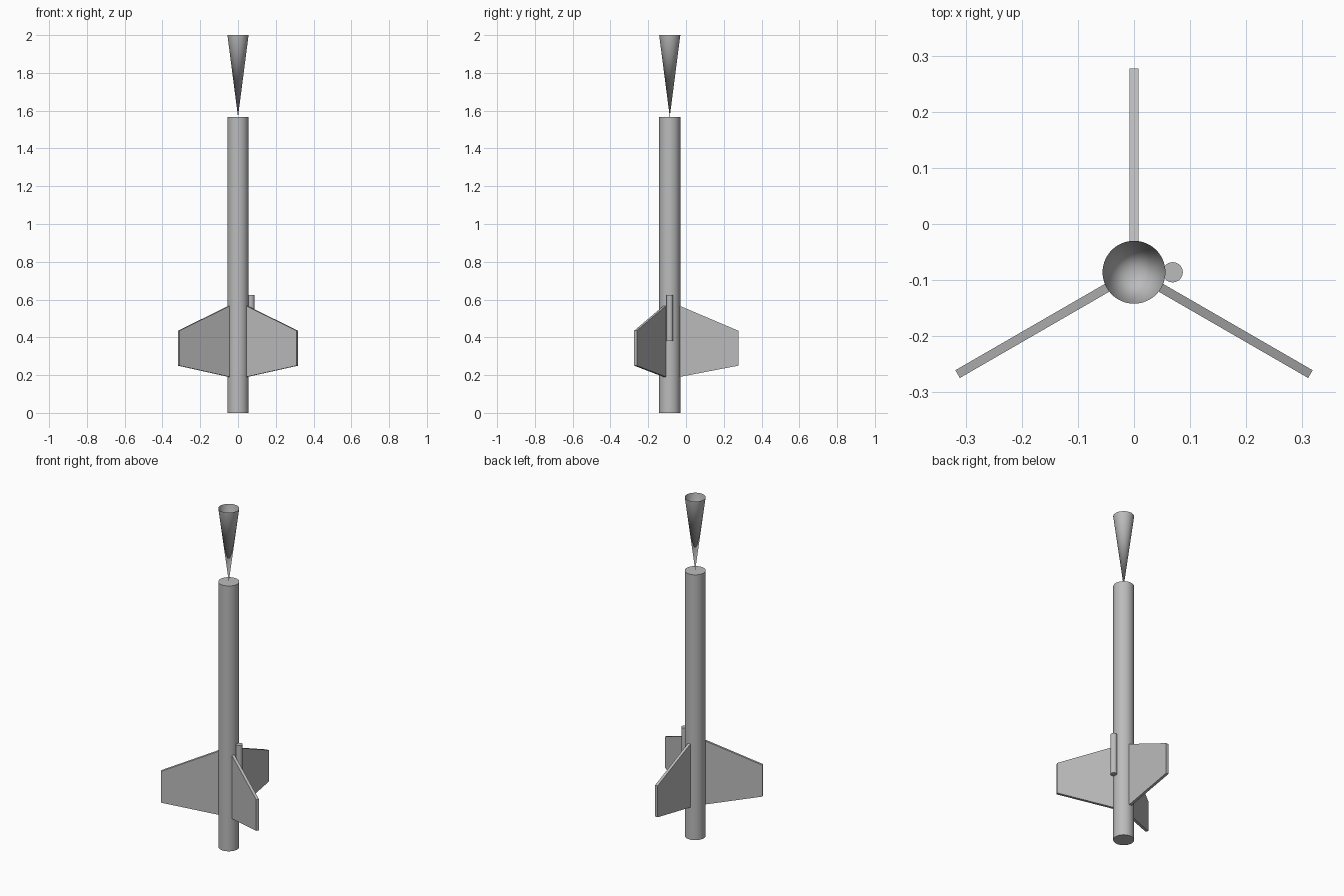
import bpy
import bmesh
from math import radians
from mathutils import Matrix, Vector

cube = bpy.data.objects.get("Cube")
if cube:
    bpy.data.objects.remove(cube, do_unlink=True)

AXIS = Vector((0, -0.086, 0))   # centre line of the rocket
RADIUS = 0.056

grey = bpy.data.materials.new("plain_grey")
grey.use_nodes = True
grey.diffuse_color = (0.5, 0.5, 0.5, 1)
grey.node_tree.nodes["Principled BSDF"].inputs["Base Color"].default_value = (0.5, 0.5, 0.5, 1)


def finish(name, bm, smooth=False):
    mesh = bpy.data.meshes.new(name)
    bm.to_mesh(mesh)
    bm.free()
    mesh.materials.append(grey)
    obj = bpy.data.objects.new(name, mesh)
    bpy.context.collection.objects.link(obj)
    if smooth:
        bpy.ops.object.select_all(action="DESELECT")
        obj.select_set(True)
        bpy.context.view_layer.objects.active = obj
        bpy.ops.object.shade_smooth_by_angle(angle=radians(30))
    return obj


def tube(name, centre, bottom, top, r_bottom, r_top, sides, capped=True):
    bm = bmesh.new()
    place = Matrix.Translation((centre.x, centre.y, (bottom + top) / 2))
    bmesh.ops.create_cone(bm, cap_ends=capped, segments=sides, radius1=r_bottom,
                          radius2=r_top, depth=top - bottom, matrix=place)
    bmesh.ops.remove_doubles(bm, verts=bm.verts, dist=1e-6)
    return finish(name, bm, True)


def fin(name, angle):
    # Swept plate: (distance from axis, height), thickened and turned about the axis
    outline = [(0.05, 0.19), (0.363, 0.25), (0.363, 0.435), (0.05, 0.568)]
    half = 0.008
    bm = bmesh.new()
    face = bm.faces.new([bm.verts.new((r, half, z)) for r, z in outline])
    side = bmesh.ops.extrude_face_region(bm, geom=[face])["geom"]
    moved = [v for v in side if isinstance(v, bmesh.types.BMVert)]
    bmesh.ops.translate(bm, verts=moved, vec=(0, -2 * half, 0))
    bmesh.ops.recalc_face_normals(bm, faces=bm.faces)
    bm.transform(Matrix.Translation(AXIS) @ Matrix.Rotation(radians(angle), 4, "Z"))
    return finish(name, bm)


# Body, and the open upturned nose cone balanced on its tip
tube("body_tube", AXIS, 0, 1.567, RADIUS, RADIUS, 64)
tube("nose_cone", AXIS, 1.567, 2.0, 0, RADIUS, 64, capped=False)

# Launch lug on the left flank
tube("launch_lug", AXIS + Vector((0.069, 0, 0)), 0.38, 0.625, 0.018, 0.018, 32)

# Three fins, evenly spaced
for name, angle in (("back_fin", 90), ("right_fin", 210), ("left_fin", 330)):
    fin(name, angle)
